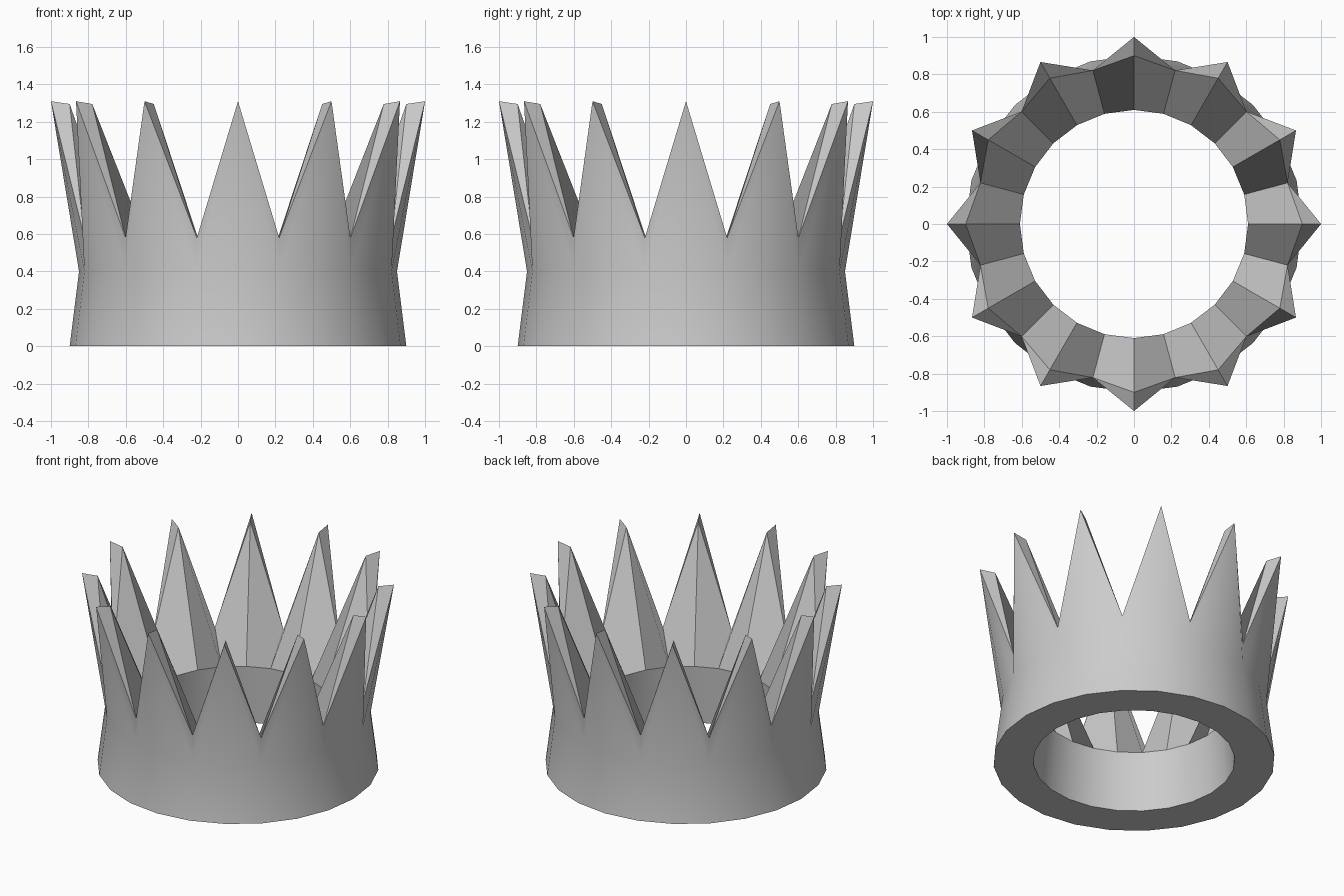
import bpy, bmesh, math

if "Cube" in bpy.data.objects:
    bpy.data.objects.remove(bpy.data.objects["Cube"])

POINTS = 12
STEPS = POINTS * 2          # even steps carry a spike, odd steps a valley

bm = bmesh.new()


def ring(radius, z, start=0, stride=1):
    """Vertices on a circle, keyed by step number."""
    verts = {}
    for i in range(start, STEPS, stride):
        a = 2 * math.pi * i / STEPS
        verts[i] = bm.verts.new((radius * math.cos(a), radius * math.sin(a), z))
    return verts


def face(smooth, *verts):
    bm.faces.new(verts).smooth = smooth


# Rings of the band
outer_foot = ring(0.90, 0.0)
outer_waist = ring(0.85, 0.40)
inner_foot = ring(0.645, 0.0)
inner_rim = ring(0.61, 0.41)

# Spike tips and the notches between them
outer_tip = ring(1.0, 1.31, 0, 2)
inner_tip = ring(0.90, 1.295, 0, 2)
notch = ring(0.85, 0.58, 1, 2)

# Band: outer wall, inner wall and underside
for i in range(STEPS):
    j = (i + 1) % STEPS
    face(True, outer_foot[i], outer_foot[j], outer_waist[j], outer_waist[i])
    face(True, inner_foot[j], inner_foot[i], inner_rim[i], inner_rim[j])
    face(False, outer_foot[j], outer_foot[i], inner_foot[i], inner_foot[j])

# Spikes: two mirrored halves, each with outer face, tip facet and inner face
for i in range(0, STEPS, 2):
    for side in (1, -1):
        n = (i + side) % STEPS
        face(True, outer_tip[i], outer_waist[i], outer_waist[n], notch[n])
        face(False, outer_tip[i], notch[n], inner_tip[i])
        face(False, inner_tip[i], inner_rim[i], inner_rim[n], notch[n])

bmesh.ops.recalc_face_normals(bm, faces=bm.faces)

mesh = bpy.data.meshes.new("crown")
bm.to_mesh(mesh)
bm.free()
crown = bpy.data.objects.new("crown", mesh)
bpy.context.collection.objects.link(crown)
